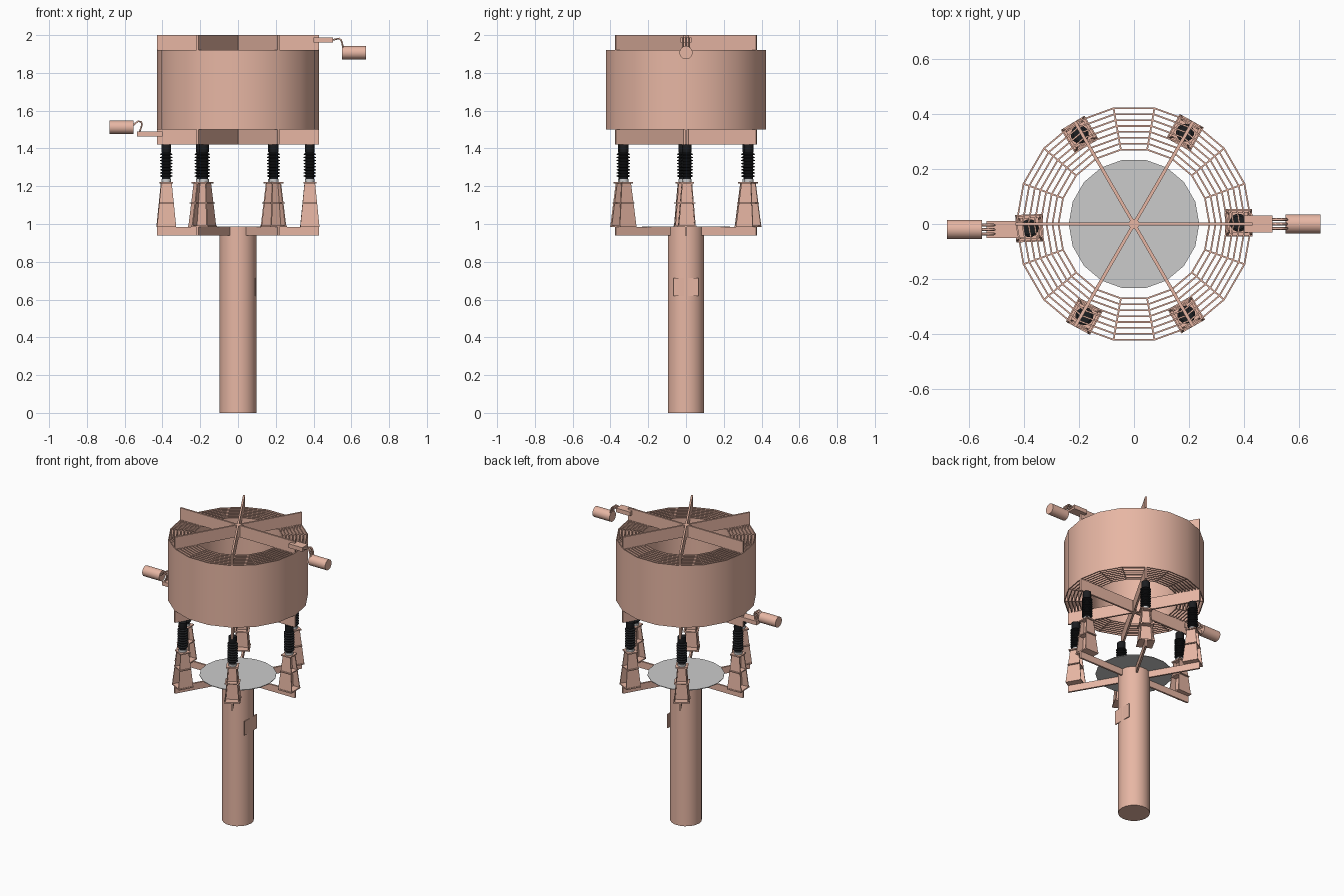
import bpy, bmesh
from math import sin, cos, pi, radians
from mathutils import Matrix, Vector

if "Cube" in bpy.data.objects:
    bpy.data.objects.remove(bpy.data.objects["Cube"])

def material(name, rgb):
    m = bpy.data.materials.new(name)
    m.diffuse_color = (*rgb, 1)
    m.use_nodes = True
    m.node_tree.nodes["Principled BSDF"].inputs["Base Color"].default_value = m.diffuse_color
    return m

COPPER = material("painted_copper", (0.80, 0.47, 0.37))
BLACK = material("black_insulator", (0.012, 0.013, 0.015))

def add(name, mesh, mat=None, matrix=None):
    o = bpy.data.objects.new(name, mesh)
    bpy.context.collection.objects.link(o)
    if mat and not mesh.materials:
        mesh.materials.append(mat)
    if matrix:
        o.matrix_world = matrix
    return o

def finish(name, bm, smooth=None):
    bmesh.ops.recalc_face_normals(bm, faces=bm.faces)
    me = bpy.data.meshes.new(name)
    bm.to_mesh(me)
    bm.free()
    if smooth:
        me.shade_smooth()
        me.set_sharp_from_angle(angle=radians(smooth))
    return me

def block(bm, bottom, top, z0, z1):
    """Six-sided block from two rectangles (x0, x1, y0, y1)."""
    vs = [bm.verts.new((r[i], r[j], z)) for r, z in ((bottom, z0), (top, z1))
          for i, j in ((0, 2), (1, 2), (1, 3), (0, 3))]
    for f in ((3, 2, 1, 0), (4, 5, 6, 7), (0, 1, 5, 4), (1, 2, 6, 5), (2, 3, 7, 6), (3, 0, 4, 7)):
        bm.faces.new([vs[i] for i in f])

def box_mesh(name, x0, x1, y0, y1, z0, z1):
    bm = bmesh.new()
    r = (x0, x1, y0, y1)
    block(bm, r, r, z0, z1)
    return finish(name, bm)

def lathe(bm, profile, sides, ring=False):
    """Revolve (radius, z) points; capped solid, or a closed ring section."""
    rows = [[bm.verts.new((r * cos(2 * pi * k / sides), r * sin(2 * pi * k / sides), z))
             for k in range(sides)] for r, z in profile]
    for i in range(len(rows) if ring else len(rows) - 1):
        a, b = rows[i], rows[(i + 1) % len(rows)]
        for k in range(sides):
            n = (k + 1) % sides
            bm.faces.new((a[k], a[n], b[n], b[k]))
    if not ring:
        bm.faces.new(rows[0][::-1])
        bm.faces.new(rows[-1])

def turned(name, profile, sides, mat, matrix=None):
    bm = bmesh.new()
    lathe(bm, profile, sides)
    return add(name, finish(name, bm, 35), mat, matrix)

# Column, cover disc and access panel
turned("column", [(0.098, 0), (0.098, 0.985)], 18, COPPER)
turned("cover_disc", [(0.237, 0.984), (0.237, 0.988)], 18, None)
add("access_panel", box_mesh("access_panel", 0.090, 0.096, -0.065, 0.065, 0.62, 0.715), COPPER)

# Six-armed spiders: support, lower coil, upper coil
for label, z0, z1, t in (("support", 0.94, 0.985, 0.006),
                         ("lower_coil", 1.42, 1.50, 0.006),
                         ("upper_coil", 1.92, 2.00, 0.006)):
    for i in range(3):
        n = f"{label}_arm_{i}"
        add(n, box_mesh(n, -0.43, 0.43, -t, t, z0, z1), COPPER, Matrix.Rotation(i * pi / 3, 4, 'Z'))
    turned(label + "_hub", [(0.019, z0 + 0.001), (0.019, z1 - 0.001)], 12, COPPER)

# Coil: concentric thin cylinders held apart by radial spacers
bm = bmesh.new()
LAYERS = 8
for i in range(LAYERS):
    r = 0.43 - i * 0.0218
    lathe(bm, [(r, 1.50), (r, 1.92), (r - 0.006, 1.92), (r - 0.006, 1.50)], 18, ring=True)
add("coil_layers", finish("coil_layers", bm, 35), COPPER)
bm = bmesh.new()
for k in range(18):
    nv = len(bm.verts)
    rect = (0.275, 0.427, -0.003, 0.003)
    block(bm, rect, rect, 1.503, 1.917)
    bm.verts.ensure_lookup_table()
    bmesh.ops.rotate(bm, verts=bm.verts[nv:], cent=(0, 0, 0),
                     matrix=Matrix.Rotation(k * pi / 9, 3, 'Z'))
add("coil_spacers", finish("coil_spacers", bm), COPPER)

# Pedestal: plates, two leaning flanges and a tapered web
bm = bmesh.new()
sq = lambda s, t: (-s, s, -t, t)
block(bm, sq(0.05, 0.05), sq(0.05, 0.05), 0.985, 0.993)
block(bm, sq(0.038, 0.046), sq(0.038, 0.046), 1.108, 1.114)
block(bm, sq(0.034, 0.038), sq(0.034, 0.038), 1.215, 1.223)
for s in (-1, 1):
    lo = sorted((s * 0.046, s * 0.040))
    hi = sorted((s * 0.028, s * 0.022))
    block(bm, (-0.05, 0.05, *lo), (-0.028, 0.028, *hi), 0.993, 1.215)
block(bm, sq(0.004, 0.041), sq(0.004, 0.023), 0.993, 1.215)
pedestal = finish("pedestal", bm)

# Insulator: core with a stack of sheds
prof = [(0.022, 1.235), (0.022, 1.245)]
for i in range(8):
    z = 1.248 + i * 0.0165
    prof += [(0.022, z), (0.033, z + 0.004), (0.033, z + 0.007), (0.022, z + 0.0125)]
prof += [(0.026, 1.382), (0.026, 1.42)]
bm = bmesh.new()
lathe(bm, prof, 14)
insulator = finish("insulator", bm, 35)
bm = bmesh.new()
lathe(bm, [(0.026, 1.223), (0.026, 1.237)], 14)
fitting = finish("insulator_foot", bm, 35)

for i, a in enumerate((0.7, 60.8, 121.2, 182.3, 241.7, 300)):
    m = Matrix.Rotation(radians(a), 4, 'Z') @ Matrix.Translation((0.38, 0, 0))
    add(f"pedestal_{i}", pedestal, COPPER, m)
    add(f"insulator_{i}", insulator, BLACK, m)
    add(f"insulator_foot_{i}", fitting, None, m)

# Terminals: flat tab, three bent leads and a horizontal cylinder
def terminal(label, tab, path, x0, x1, y, z):
    add(label + "_tab", box_mesh(label + "_tab", *tab), COPPER)
    turned(label + "_cylinder", [(0.035, x0), (0.035, x1)], 18, COPPER,
           Matrix.Translation((0, y, z)) @ Matrix.Rotation(pi / 2, 4, 'Y'))
    cu = bpy.data.curves.new(label + "_leads", 'CURVE')
    cu.dimensions = '3D'
    cu.bevel_depth = 0.005
    cu.bevel_resolution = 1
    cu.use_fill_caps = True
    for dy in (-0.016, 0, 0.016):
        sp = cu.splines.new('POLY')
        sp.points.add(len(path) - 1)
        for p, (px, pz) in zip(sp.points, path):
            p.co = (px, y + dy, pz, 1)
    add(label + "_leads", cu, COPPER)

terminal("upper_terminal", (0.40, 0.503, -0.03, 0.03, 1.96, 1.988),
         [(0.495, 1.972), (0.515, 1.978), (0.535, 1.982), (0.546, 1.974), (0.552, 1.955),
          (0.556, 1.93), (0.57, 1.915)], 0.55, 0.677, 0, 1.907)
terminal("lower_terminal", (-0.535, -0.40, -0.05, 0.01, 1.463, 1.49),
         [(-0.522, 1.485), (-0.515, 1.505), (-0.508, 1.525), (-0.512, 1.54), (-0.528, 1.545),
          (-0.545, 1.532), (-0.565, 1.515)], -0.68, -0.553, -0.02, 1.512)
